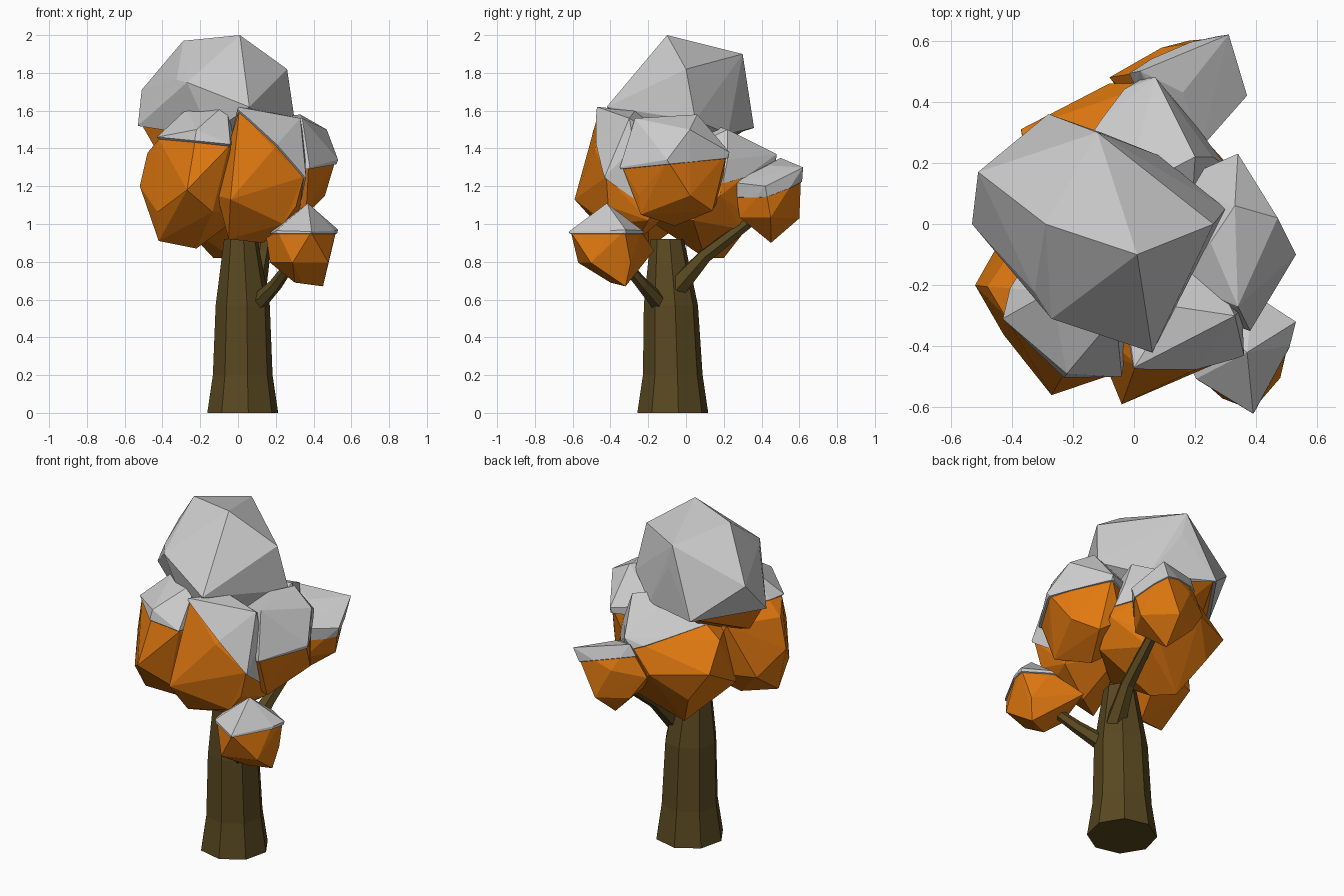
import bpy, bmesh, random
from math import cos, sin, tau
from mathutils import Vector, Matrix

if "Cube" in bpy.data.objects:
    bpy.data.objects.remove(bpy.data.objects["Cube"])

random.seed(4)


def material(name, rgb):
    m = bpy.data.materials.new(name)
    m.diffuse_color = (*rgb, 1)
    m.use_nodes = True
    m.node_tree.nodes["Principled BSDF"].inputs["Base Color"].default_value = m.diffuse_color
    return m


leaf_mat = material("autumn_leaf", (0.75, 0.19, 0.005))
bark_mat = material("bark", (0.10, 0.065, 0.015))


def finish(name, bm, mat=None):
    bmesh.ops.recalc_face_normals(bm, faces=bm.faces)
    me = bpy.data.meshes.new(name)
    bm.to_mesh(me)
    bm.free()
    if mat:
        me.materials.append(mat)
    ob = bpy.data.objects.new(name, me)
    bpy.context.collection.objects.link(ob)
    return ob


def limb(name, stations, sides, axis):
    """Faceted tube through (x, y, z, radius) stations."""
    bm = bmesh.new()
    q = Vector(axis).to_track_quat('Z', 'Y')
    rings = []
    for x, y, z, r in stations:
        rings.append([bm.verts.new(Vector((x, y, z)) + q @ Vector(
            (r * cos(tau * (i + 0.2) / sides), r * sin(tau * (i + 0.2) / sides), 0)))
            for i in range(sides)])
    for a, b in zip(rings, rings[1:]):
        for i in range(sides):
            j = (i + 1) % sides
            bm.faces.new((a[i], a[j], b[j], b[i]))
    bm.faces.new(rings[0])
    bm.faces.new(rings[-1])
    finish(name, bm, bark_mat)


def clump(name, centre, radii, corners, snow_point, snow_normal=(0, 0, 1)):
    """Rough faceted foliage ball stretched to a few corners, with a snow cap."""
    c, p0, n = Vector(centre), Vector(snow_point), Vector(snow_normal).normalized()
    ball = bmesh.new()
    turn = Matrix.Rotation(random.uniform(0, tau), 4, 'Z')
    bmesh.ops.create_icosphere(ball, subdivisions=1, radius=1,
                               matrix=Matrix.Translation(c) @ Matrix.Diagonal((*radii, 1)) @ turn)
    points = [v.co.copy() for v in ball.verts] + list(corners)
    ball.free()

    bm = bmesh.new()
    for p in points:
        bm.verts.new(p)
    bmesh.ops.convex_hull(bm, input=bm.verts[:])
    bmesh.ops.delete(bm, geom=[v for v in bm.verts if not v.link_faces], context='VERTS')

    # snow shell: outer hull above the cut plane with a rim turned inward
    snow = bm.copy()
    bmesh.ops.bisect_plane(snow, geom=snow.verts[:] + snow.edges[:] + snow.faces[:],
                           plane_co=p0, plane_no=n, clear_inner=True)
    rim = bmesh.ops.extrude_edge_only(snow, edges=[e for e in snow.edges if e.is_boundary])
    for v in rim["geom"]:
        if isinstance(v, bmesh.types.BMVert):
            v.co = c + (v.co - c) * 0.92
    finish(name + "_snow", snow)

    # leaves sit slightly inside the snow
    for v in bm.verts:
        if (v.co - p0).dot(n) > -0.03:
            v.co = c + (v.co - c) * 0.95
    finish(name + "_leaves", bm, leaf_mat)


# trunk and branches
limb("trunk", [(.025, -.07, .0, .19), (.025, -.07, .2, .16),
               (.025, -.08, .57, .145), (.015, -.1, .92, .09)], 8, (0, 0, 1))
limb("front_branch", [(.09, -.13, .57, .05), (.2, -.23, .68, .035),
                      (.3, -.35, .82, .025)], 6, (.2, -.2, .25))
limb("back_branch", [(.09, -.05, .66, .06), (.13, .1, .83, .04),
                     (.16, .36, 1.03, .03)], 6, (.05, .3, .3))

# large foliage clumps
clump("crown", (-.12, 0, 1.62), (.35, .33, .32),
      [(.01, -.1, 2), (-.29, 0, 1.97), (-.12, .3, 1.9), (-.51, .17, 1.71), (-.53, 0, 1.52),
       (.26, 0, 1.82), (.06, -.42, 1.62), (-.27, -.31, 1.75), (-.28, .36, 1.51),
       (.3, .05, 1.55), (-.42, 0, 1.37)], (-.12, 0, 1.47), (.12, -.05, 1))
clump("front_left_clump", (-.22, -.2, 1.22), (.29, .3, .35),
      [(-.27, -.56, 1.18), (-.52, -.2, 1.2), (-.42, -.27, .91), (-.43, -.31, 1.46),
       (-.22, -.49, 1.5), (-.04, -.5, 1.42), (-.27, -.22, 1.61), (-.06, -.3, 1.64)],
      (-.22, -.4, 1.44), (.1, 0, 1))
clump("front_clump", (.13, -.27, 1.25), (.25, .26, .35),
      [(-.04, -.59, 1.13), (0, -.47, 1.62), (.36, -.43, 1.25), (-.11, -.42, 1.15),
       (.33, -.3, 1.56), (-.05, -.4, .92), (.24, -.42, 1), (.32, -.2, 1.02)],
      (0, -.465, 1.6), (.55, .5, .6))
clump("right_clump", (.25, -.06, 1.28), (.25, .27, .29),
      [(.53, -.1, 1.34), (.47, .02, 1.5), (.34, .23, 1.38), (.38, -.35, 1.3),
       (.33, .06, 1.58), (.34, -.27, 1.56), (.36, -.24, 1.05), (.36, .14, 1.07)],
      (.25, -.06, 1.32), (0, -.1, 1))
clump("back_clump", (-.03, .1, 1.18), (.35, .33, .36),
      [(-.37, .31, 1.2), (.07, .48, 1.37), (-.08, .46, 1.18), (.2, .22, 1.5),
       (-.13, .2, .82), (.15, .3, .97), (.32, .18, 1.15)],
      (-.03, .1, 1.33), (.35, 0, 1))

# small clumps carried by the branches
clump("low_front_clump", (.34, -.4, .88), (.19, .2, .19),
      [(.37, -.42, 1.11), (.53, -.32, .97), (.39, -.62, .96), (.45, -.32, .67),
       (.14, -.38, .93), (.21, -.17, .86), (.3, -.4, .69)], (.34, -.4, .95))
clump("low_back_clump", (.16, .43, 1.12), (.19, .18, .19),
      [(.31, .62, 1.3), (.37, .42, 1.2), (.02, .5, 1.35), (-.08, .48, 1.17),
       (.15, .45, .9), (.22, .25, 1.22), (.18, .6, 1.03)], (.16, .43, 1.21), (.3, -.25, .9))
